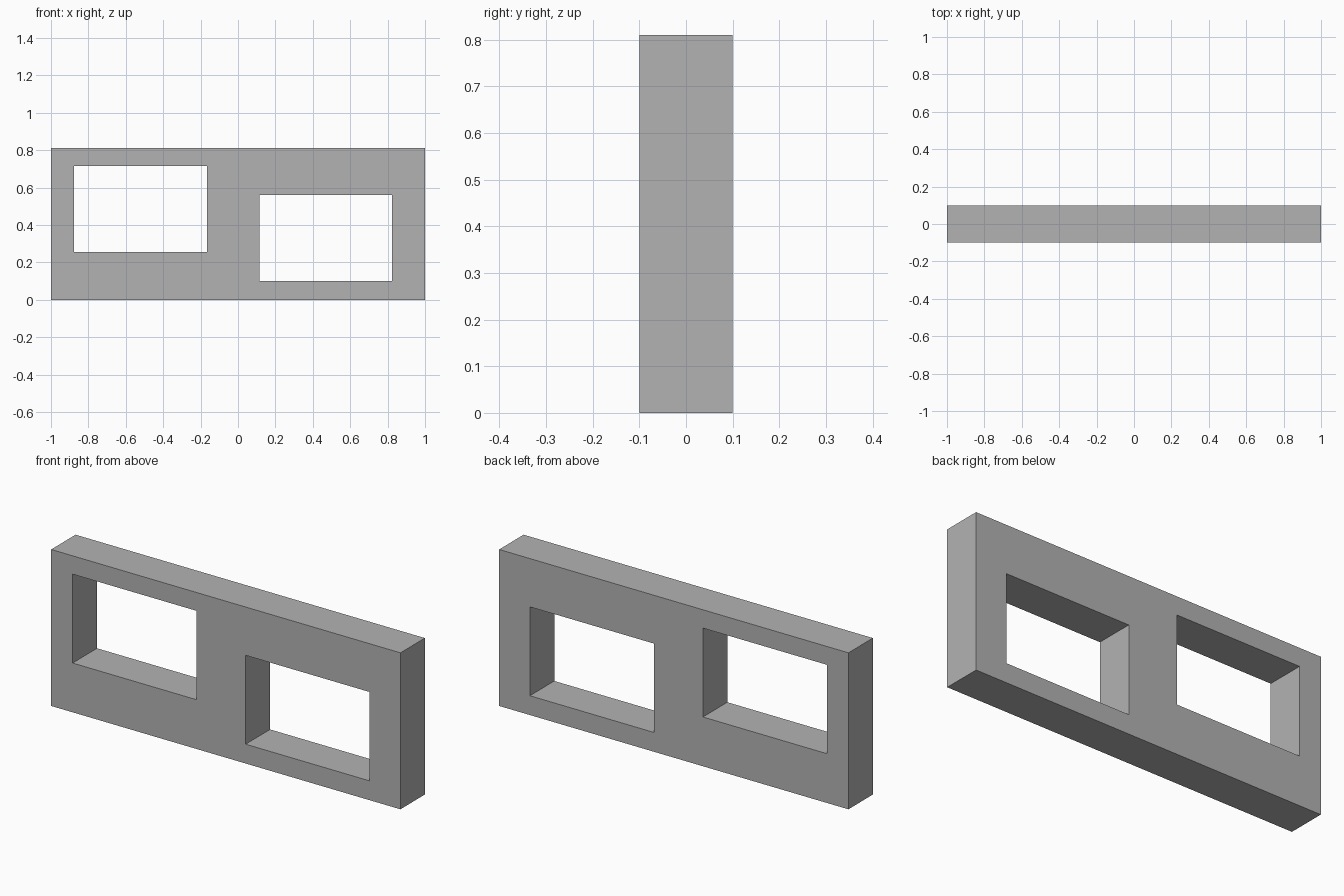
import bpy

default_cube = bpy.data.objects.get("Cube")
if default_cube:
    bpy.data.objects.remove(default_cube, do_unlink=True)

WIDTH, DEPTH, HEIGHT = 2.0, 0.2, 0.81
OPENING_W, OPENING_H = 0.71, 0.46

grey = bpy.data.materials.new("plain grey")
grey.use_nodes = True
colour = (0.45, 0.45, 0.45, 1)
grey.diffuse_color = colour
grey.node_tree.nodes["Principled BSDF"].inputs["Base Color"].default_value = colour


def box(name, size, centre):
    bpy.ops.mesh.primitive_cube_add(size=1, location=centre)
    obj = bpy.context.object
    obj.name = obj.data.name = name
    obj.scale = size
    bpy.ops.object.transform_apply(location=False, rotation=False, scale=True)
    obj.data.materials.append(grey)
    return obj


# Upright slab
panel = box("wall_panel", (WIDTH, DEPTH, HEIGHT), (0, 0, HEIGHT / 2))

# Two staggered rectangular openings, cut right through
openings = {"right_opening": (-0.522, 0.485), "left_opening": (0.469, 0.33)}
for name, (x, z) in openings.items():
    cutter = box(name, (OPENING_W, DEPTH * 2, OPENING_H), (x, 0, z))
    cutter.hide_render = True
    cut = panel.modifiers.new(name, "BOOLEAN")
    cut.operation = "DIFFERENCE"
    cut.solver = "EXACT"
    cut.object = cutter
    bpy.context.view_layer.objects.active = panel
    bpy.ops.object.modifier_apply(modifier=cut.name)
    bpy.data.objects.remove(cutter, do_unlink=True)
